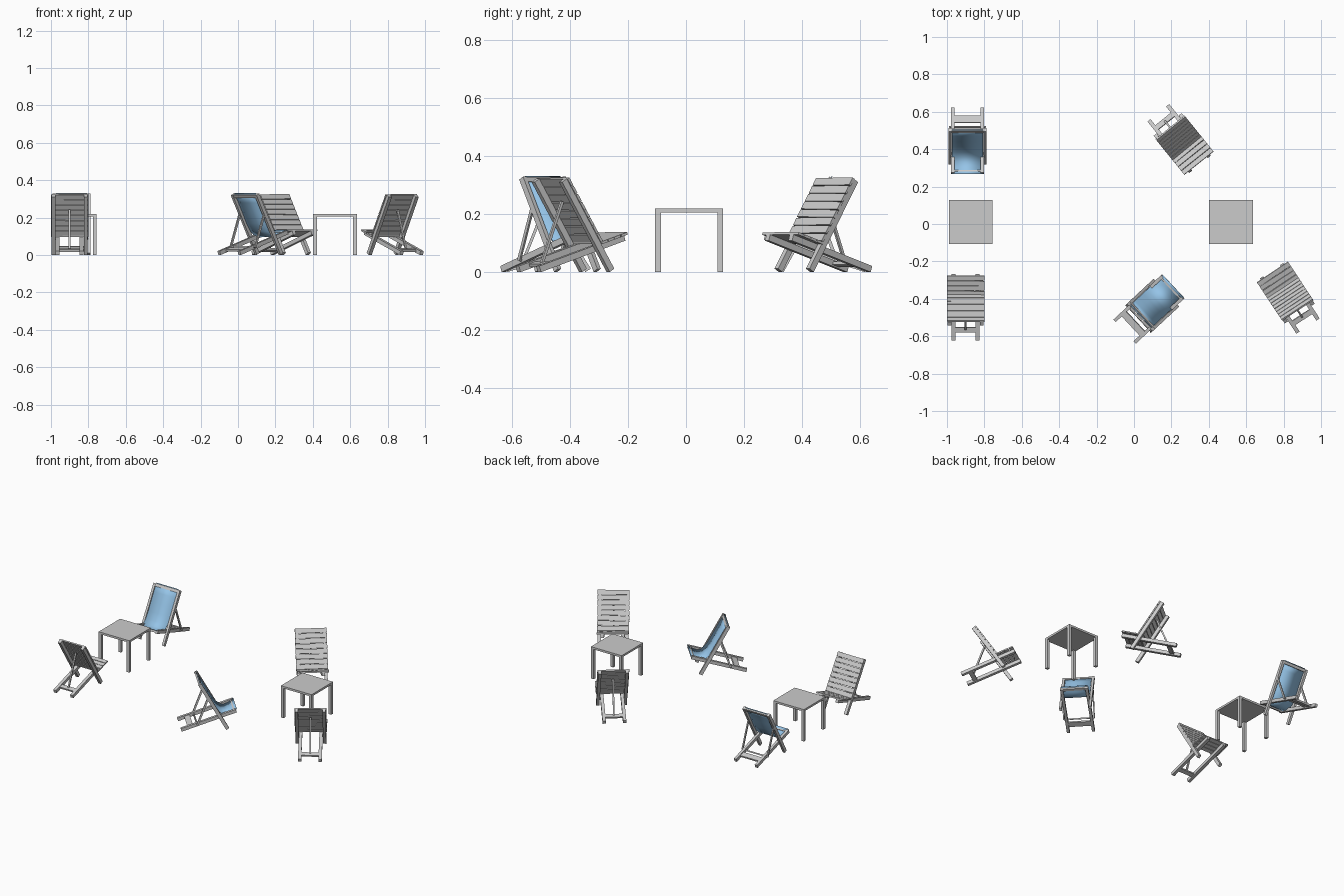
import bpy, bmesh, math, random
from mathutils import Matrix, Vector

if "Cube" in bpy.data.objects:
    bpy.data.objects.remove(bpy.data.objects["Cube"])

random.seed(4)
blue = bpy.data.materials.new("blue_canvas")
blue.diffuse_color = (0.30, 0.55, 0.80, 1)
blue.use_nodes = True
blue.node_tree.nodes["Principled BSDF"].inputs["Base Color"].default_value = blue.diffuse_color


def add_box(bm, centre, size, rot=Matrix.Identity(4)):
    m = Matrix.Translation(centre) @ rot @ Matrix.Diagonal((*size, 1))
    bmesh.ops.create_cube(bm, size=1, matrix=m)


def finish(name, bm, place):
    bmesh.ops.recalc_face_normals(bm, faces=bm.faces)
    me = bpy.data.meshes.new(name)
    bm.to_mesh(me)
    bm.free()
    ob = bpy.data.objects.new(name, me)
    ob.matrix_world = place
    bpy.context.collection.objects.link(ob)
    return ob


def tilt(p0, p1):
    return Matrix.Rotation(math.atan2(p1[1] - p0[1], p1[0] - p0[0]), 4, 'X')


# bar in the side plane (y, z) at sideways offset x
def bar(bm, x, p0, p1, width, thick):
    a, b = Vector((x, *p0)), Vector((x, *p1))
    add_box(bm, (a + b) / 2, (width, (b - a).length, thick), tilt(p0, p1))


# evenly spaced slats lying on a sloped bar, between fractions t0 and t1
def slats(bm, p0, p1, t0, t1, count, width, offset):
    a, b = Vector((0, *p0)), Vector((0, *p1))
    d = b - a
    normal = Vector((0, -d.z, d.y)).normalized()
    step = d.length * (t1 - t0) / count
    for i in range(count):
        c = a + d * (t0 + (t1 - t0) * (i + 0.5) / count) + normal * offset
        rot = tilt(p0, p1) @ Matrix.Rotation(random.uniform(-0.012, 0.012), 4, 'Z')
        add_box(bm, c, (width, step * 0.9, 0.009), rot)


def place_chair(x, y, rear_x, rear_y):
    return Matrix.Translation((x, y, 0)) @ Matrix.Rotation(math.atan2(-rear_x, rear_y), 4, 'Z')


def wooden_chair(tag, place):
    seat = ((0.004, 0.119), (0.352, 0.0108))
    back = ((0.07, 0.0065), (0.266, 0.316))
    bm = bmesh.new()
    for s in (-1, 1):
        bar(bm, s * 0.064, *seat, 0.021, 0.022)
    # flat rear crossbar
    bar(bm, 0, (0.285, 0.0315), (0.312, 0.0232), 0.13, 0.012)
    finish("seat_beams_" + tag, bm, place)

    bm = bmesh.new()
    for s in (-1, 1):
        bar(bm, s * 0.086, *back, 0.02, 0.022)
    finish("back_legs_" + tag, bm, place)

    bm = bmesh.new()
    slats(bm, *seat, 0, 0.31, 4, 0.2, 0.0155)
    finish("seat_slats_" + tag, bm, place)

    bm = bmesh.new()
    slats(bm, *back, 0.29, 1.0, 8, 0.2, 0.0155)
    finish("back_slats_" + tag, bm, place)

    # central prop behind the back
    bm = bmesh.new()
    bar(bm, 0, (0.213, 0.243), (0.296, 0.032), 0.01, 0.01)
    finish("prop_" + tag, bm, place)


def deck_chair(tag, place):
    bm = bmesh.new()
    for s in (-1, 1):
        bar(bm, s * 0.079, (0.004, 0.122), (0.352, 0.0108), 0.018, 0.022)
    bar(bm, 0, (0.275, 0.0355), (0.310, 0.0245), 0.15, 0.012)
    bar(bm, 0, (0.004, 0.122), (0.020, 0.117), 0.15, 0.014)
    finish("seat_beams_" + tag, bm, place)

    bm = bmesh.new()
    for s in (-1, 1):
        bar(bm, s * 0.093, (0.06, 0.0065), (0.236, 0.324), 0.016, 0.022)
    bar(bm, 0, (0.227, 0.308), (0.236, 0.324), 0.18, 0.016)
    finish("back_legs_" + tag, bm, place)

    # thin side props
    bm = bmesh.new()
    for s in (-1, 1):
        bar(bm, s * 0.096, (0.183, 0.225), (0.252, 0.04), 0.008, 0.012)
    bar(bm, 0, (0.249, 0.046), (0.252, 0.038), 0.19, 0.008)
    finish("props_" + tag, bm, place)

    # hanging canvas sling
    ctrl = [(0.236, 0.33), (0.205, 0.28), (0.175, 0.225), (0.146, 0.17), (0.118, 0.127),
            (0.092, 0.105), (0.064, 0.099), (0.036, 0.109), (0.014, 0.124), (0.0, 0.134)]
    bm = bmesh.new()
    rows = [[bm.verts.new((x, *p)) for x in (-0.083, 0.083)] for p in ctrl]
    for a, b in zip(rows, rows[1:]):
        bm.faces.new((a[0], a[1], b[1], b[0]))
    ob = finish("canvas_" + tag, bm, place)
    ob.data.materials.append(blue)
    ob.data.polygons.foreach_set("use_smooth", [True] * len(ob.data.polygons))
    mod = ob.modifiers.new("thickness", 'SOLIDIFY')
    mod.thickness = 0.003
    mod.offset = 0


def table(tag, x, y):
    place = Matrix.Translation((x, y, 0))
    bm = bmesh.new()
    add_box(bm, (0, 0, 0.213), (0.234, 0.234, 0.014))
    finish("table_top_" + tag, bm, place)
    bm = bmesh.new()
    for sx in (-1, 1):
        for sy in (-1, 1):
            add_box(bm, (sx * 0.107, sy * 0.107, 0.103), (0.02, 0.02, 0.206))
    finish("table_legs_" + tag, bm, place)


table("left", -0.873, 0.011)
table("right", 0.519, 0.011)
wooden_chair("front_left", place_chair(-0.9, -0.267, 0, -1))
wooden_chair("back_right", place_chair(0.353, 0.318, -0.63, 0.78))
wooden_chair("front_right", place_chair(0.735, -0.249, 0.55, -0.835))
deck_chair("back_left", place_chair(-0.89, 0.267, 0, 1))
deck_chair("front_middle", place_chair(0.21, -0.333, -0.73, -0.68))
